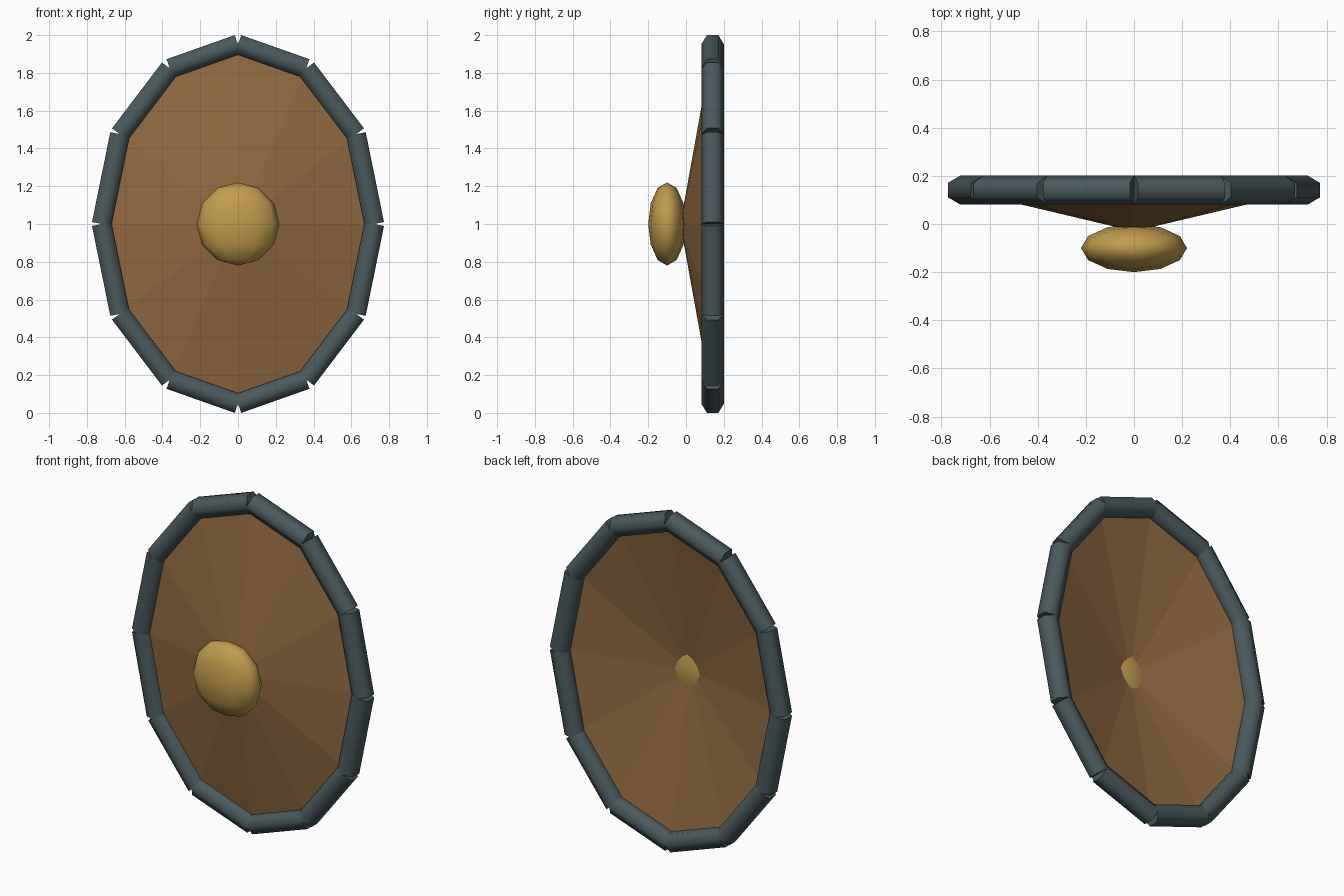
import bpy, bmesh, math
from mathutils import Vector, Matrix

if "Cube" in bpy.data.objects:
    bpy.data.objects.remove(bpy.data.objects["Cube"])

A, B, N = 0.722, 0.951, 12      # shield half width, half height, sides
RIM_Y, APEX_Y, ZC = 0.141, -0.03, 1.0
RIM_R = 0.06


def material(name, rgb):
    m = bpy.data.materials.new(name)
    m.diffuse_color = (*rgb, 1)
    m.use_nodes = True
    m.node_tree.nodes["Principled BSDF"].inputs["Base Color"].default_value = m.diffuse_color
    return m


wood = material("brown wood", (0.28, 0.14, 0.05))
iron = material("dark iron", (0.07, 0.10, 0.11))
brass = material("dull brass", (0.53, 0.33, 0.075))


def finish(bm, name, mat, smooth_angle=None):
    me = bpy.data.meshes.new(name)
    bm.to_mesh(me)
    bm.free()
    me.materials.append(mat)
    ob = bpy.data.objects.new(name, me)
    bpy.context.collection.objects.link(ob)
    if smooth_angle:
        bpy.ops.object.select_all(action='DESELECT')
        ob.select_set(True)
        bpy.context.view_layer.objects.active = ob
        bpy.ops.object.shade_smooth_by_angle(angle=math.radians(smooth_angle))
    return ob


ring = [Vector((A * math.cos(2 * math.pi * i / N), RIM_Y,
                ZC + B * math.sin(2 * math.pi * i / N))) for i in range(N)]

# Shallow open wooden cone
bm = bmesh.new()
apex = bm.verts.new((0, APEX_Y, ZC))
vs = [bm.verts.new(p) for p in ring]
for i in range(N):
    bm.faces.new((apex, vs[i], vs[(i + 1) % N]))
finish(bm, "shield_board", wood)

# Rim: one hexagonal bar per side, ridge facing front and back
bm = bmesh.new()
for i in range(N):
    p, q = ring[i], ring[(i + 1) % N]
    d = (q - p).normalized()
    fwd = Vector((0, 1, 0))
    rot = Matrix((fwd, d.cross(fwd), d)).transposed().to_4x4()
    bmesh.ops.create_cone(bm, cap_ends=True, segments=6, radius1=RIM_R, radius2=RIM_R,
                          depth=(q - p).length,
                          matrix=Matrix.Translation((p + q) / 2) @ rot
                          @ Matrix.Rotation(math.radians(0), 4, 'Z'))
# Turn the hexagon if its corners do not point along y
ys = max(v.co.y for v in bm.verts) - RIM_Y
if ys < RIM_R * 0.95:
    for i in range(N):
        p, q = ring[i], ring[(i + 1) % N]
        bmesh.ops.rotate(bm, verts=bm.verts[i * 12:i * 12 + 12] if not bm.verts.ensure_lookup_table() else [],
                         cent=(p + q) / 2, matrix=Matrix.Rotation(math.radians(30), 3, q - p))
finish(bm, "rim", iron, 65)

# Flattened central boss
bm = bmesh.new()
bmesh.ops.create_uvsphere(bm, u_segments=12, v_segments=6, radius=1,
                          matrix=Matrix.Translation((0, -0.1, ZC))
                          @ Matrix.Diagonal((0.22, 0.1, 0.22, 1)))
finish(bm, "boss", brass, 80)
